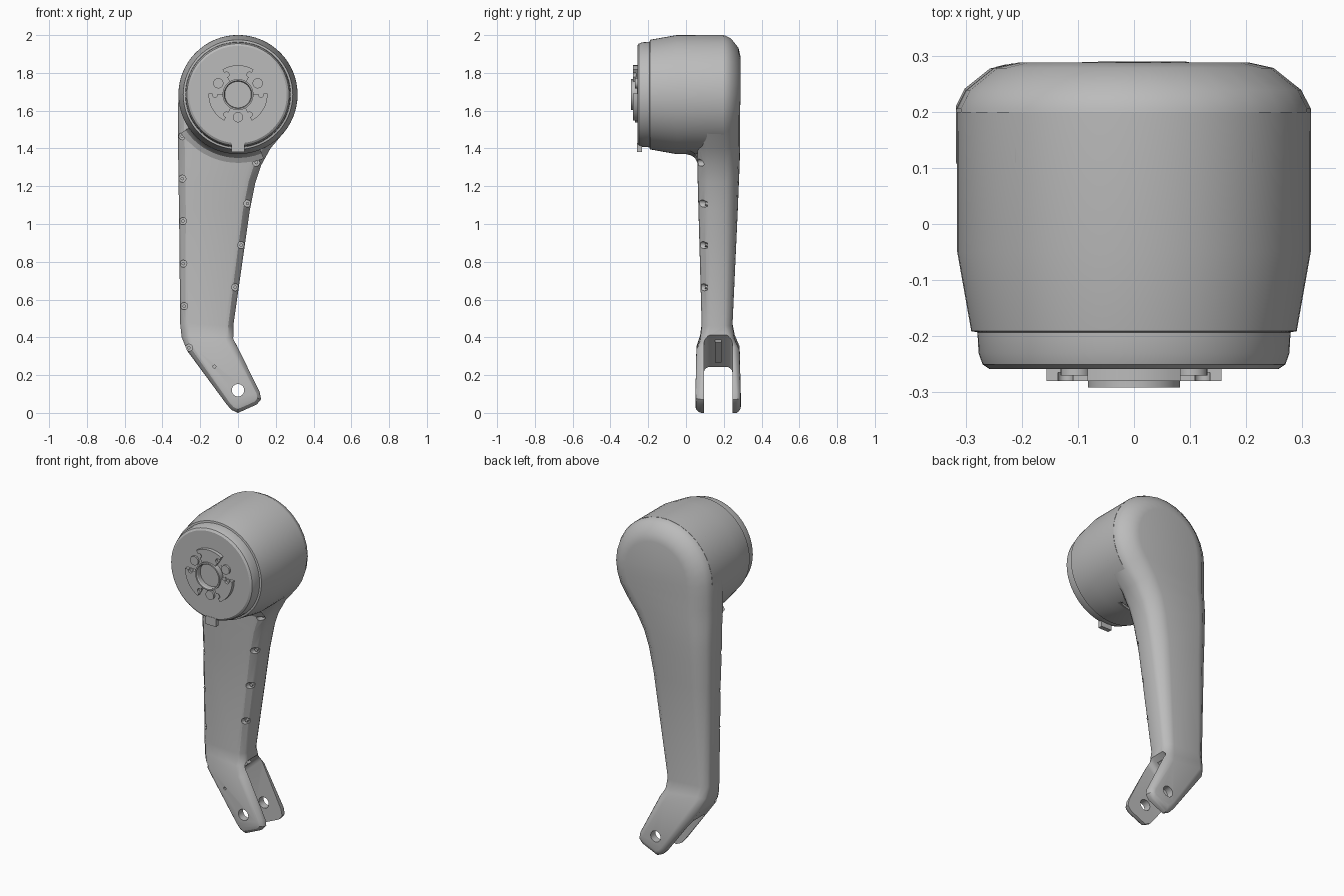
import bpy, bmesh, math
from mathutils import Matrix, Vector

if "Cube" in bpy.data.objects:
    bpy.data.objects.remove(bpy.data.objects["Cube"])

R, CZ = 0.315, 1.685          # drum radius and axis height
grey = bpy.data.materials.new("light_grey")
grey.use_nodes = True
grey.diffuse_color = (0.5, 0.5, 0.5, 1)
grey.node_tree.nodes["Principled BSDF"].inputs["Base Color"].default_value = (0.5, 0.5, 0.5, 1)


def finish(bm, name, angle=30):
    bmesh.ops.recalc_face_normals(bm, faces=bm.faces)
    mesh = bpy.data.meshes.new(name)
    bm.to_mesh(mesh)
    bm.free()
    mesh.materials.append(grey)
    ob = bpy.data.objects.new(name, mesh)
    bpy.context.collection.objects.link(ob)
    smooth(ob, angle)
    return ob


def smooth(ob, angle=30):
    bpy.ops.object.select_all(action="DESELECT")
    ob.select_set(True)
    bpy.context.view_layer.objects.active = ob
    bpy.ops.object.shade_smooth_by_angle(angle=math.radians(angle))


def rod(bm, x, z, r, y0, y1, seg=20):
    m = Matrix.Translation((x, (y0 + y1) / 2, z)) @ Matrix.Rotation(math.pi / 2, 4, "X")
    bmesh.ops.create_cone(bm, cap_ends=True, segments=seg, radius1=r, radius2=r,
                          depth=y1 - y0, matrix=m)


def box(bm, centre, size, turn=0):
    m = Matrix.Translation(centre) @ Matrix.Rotation(turn, 4, "Y") @ Matrix.Diagonal((*size, 1))
    return bmesh.ops.create_cube(bm, size=1, matrix=m)["verts"]


def lathe(profile, name, start=0.0, sweep=2 * math.pi, steps=64):
    """Spin (radius, y) points about the drum axis."""
    bm = bmesh.new()
    c, s = math.cos(start), math.sin(start)
    vs = [bm.verts.new((r * c, y, CZ + r * s)) for r, y in profile]
    es = [bm.edges.new(p) for p in zip(vs, vs[1:])]
    bmesh.ops.spin(bm, geom=vs + es, cent=(0, 0, CZ), axis=(0, -1, 0),
                   angle=sweep, steps=steps)
    bmesh.ops.remove_doubles(bm, verts=bm.verts, dist=0.0002)
    return finish(bm, name)


def cut(ob, cutter):
    cutter.hide_render = True
    mod = ob.modifiers.new("cut", "BOOLEAN")
    mod.operation, mod.solver, mod.object = "DIFFERENCE", "EXACT", cutter
    deps = bpy.context.evaluated_depsgraph_get()
    mesh = bpy.data.meshes.new_from_object(ob.evaluated_get(deps))
    ob.modifiers.clear()
    ob.data = mesh
    bpy.data.objects.remove(cutter)
    smooth(ob)


# Arm stations: left point, right point, front y, back y, front bevel, back bevel
stations = []
for i in range(8):
    a = math.radians(84 - 12 * i)
    x, z = R * math.cos(a), CZ + R * math.sin(a)
    stations.append(((-x, z), (x, z), 0.06, 0.288, 0.05, 0.11))
for i, lz in enumerate((1.62, 1.54, 1.47)):
    a = math.radians(-13 * (i + 1))
    stations.append(((-0.317, lz), (R * math.cos(a), CZ + R * math.sin(a)), 0.06, 0.287, 0.05, 0.11))
stations += [
    ((-0.317, 1.40), (0.172, 1.40), 0.06, 0.286, 0.06, 0.10),
    ((-0.316, 1.31), (0.122, 1.31), 0.06, 0.284, 0.06, 0.095),
    ((-0.315, 1.22), (0.092, 1.22), 0.062, 0.28, 0.06, 0.09),
    ((-0.312, 1.07), (0.062, 1.07), 0.066, 0.274, 0.06, 0.085),
    ((-0.306, 0.47), (-0.025, 0.46), 0.083, 0.246, 0.045, 0.055),
    ((-0.298, 0.40), (-0.022, 0.40), 0.075, 0.258, 0.045, 0.05),
    ((-0.27, 0.33), (-0.003, 0.35), 0.055, 0.284, 0.04, 0.045),
    ((-0.06, 0.045), (0.115, 0.11), 0.05, 0.29, 0.03, 0.03),
    ((-0.035, 0.016), (0.122, 0.072), 0.05, 0.29, 0.03, 0.03),
    ((0.0, 0.0), (0.10, 0.045), 0.05, 0.29, 0.03, 0.03),
]
n = len(stations)
ring = [(Vector(s[0]), s) for s in stations] + [(Vector(s[1]), s) for s in reversed(stations)]


def inward(i):
    p, a, b = ring[i][0], ring[i - 1][0], ring[(i + 1) % len(ring)][0]
    d, e = (p - a).normalized(), (b - p).normalized()
    t = (d + e).normalized()
    return Vector((-t.y, t.x)) / max(t.dot(d), 0.7)


# Bevel steps run from the front cap, round the side, to the back cap
bevel = [(1, 1), (0.6, 0.88), (0.15, 0.4), (0, 0)]
bm = bmesh.new()
layers = []
for side, steps in ((0, bevel), (1, bevel[::-1])):
    for inset, depth in steps:
        row = []
        for i, (p, s) in enumerate(ring):
            q = p + inward(i) * inset * s[4 + side]
            drop = (s[4] if side == 0 else 0.75 * s[5]) * (1 - depth)
            row.append(bm.verts.new((q.x, s[2] + drop if side == 0 else s[3] - drop, q.y)))
        layers.append(row)
for a, b in zip(layers, layers[1:]):
    for i in range(2 * n):
        j = (i + 1) % (2 * n)
        bm.faces.new((a[i], a[j], b[j], b[i]))
for row in (layers[0], layers[-1]):
    for i in range(n - 1):
        bm.faces.new((row[i], row[i + 1], row[-2 - i], row[-1 - i]))
arm = finish(bm, "arm")

# Fork slot across the lower end
floor_a, floor_b = Vector((-0.02, 0.415)), Vector((-0.20, 0.25))
along = (floor_a - floor_b).normalized()
down = Vector((along.y, -along.x))
mid = (floor_a + floor_b) / 2 + down * 0.3
tilt = -math.atan2(along.y, along.x)
bm = bmesh.new()
box(bm, (mid.x, 0.17, mid.y), (0.9, 0.15, 0.6), tilt)
across = Vector((along.x, 0, along.y))
top = [e for e in bm.edges
       if abs((e.verts[0].co - e.verts[1].co).normalized().dot(across)) > 0.9
       and sum((v.co - Vector((mid.x, 0, mid.y))).dot(Vector((down.x, 0, down.y))) for v in e.verts) < 0]
bmesh.ops.bevel(bm, geom=top, offset=0.035, segments=4, profile=0.5, affect="EDGES")
cut(arm, finish(bm, "slot_cutter"))

# Screw recesses along both edges, pivot hole and pin hole
left_edge = [(-0.295, 1.465), (-0.295, 1.24), (-0.292, 1.015), (-0.29, 0.79),
             (-0.285, 0.565), (-0.26, 0.345)]
right_edge = [(0.097, 1.325), (0.05, 1.108), (0.017, 0.888), (-0.015, 0.665)]
bm = bmesh.new()
for x, z in left_edge + right_edge:
    rod(bm, x, z, 0.019, -0.02, 0.115, 16)
rod(bm, 0, 0.12, 0.033, -0.1, 0.4, 32)
rod(bm, -0.125, 0.245, 0.008, -0.1, 0.08, 12)
cut(arm, finish(bm, "hole_cutter"))

# Screw heads sunk in the recesses
bm = bmesh.new()
for x, z in left_edge + right_edge:
    rod(bm, x, z, 0.009, 0.1, 0.118, 12)
finish(bm, "screw_heads")

# Rib inside the fork
bm = bmesh.new()
rib = (floor_a + floor_b) / 2
box(bm, (rib.x, 0.17, rib.y), (0.16, 0.035, 0.03), tilt)
finish(bm, "fork_rib")

# Drum with stepped front rim and central bore
lathe([(0, -0.17), (0.055, -0.17), (0.055, -0.22), (0.07, -0.22), (0.07, -0.285), (0.074, -0.291),
       (0.082, -0.291), (0.082, -0.258), (0.258, -0.258), (0.27, -0.25), (0.277, -0.23),
       (0.279, -0.193), (0.29, -0.191), (R, -0.05), (R + 0.0005, 0.2), (0, 0.2)], "drum")

# Fillet where the drum meets the arm
lathe([(R - 0.01, -0.01), (R, 0.0), (R + 0.006, 0.025), (R + 0.02, 0.047), (R + 0.05, 0.062)],
      "drum_fillet", math.radians(-146), math.radians(78), 24)

# Three hub sectors with screw holes, and bosses between them
bm = bmesh.new()
for k in range(3):
    c = math.radians(90 + 120 * k)
    pts = [(r, c + math.radians(d)) for r, ds in ((0.156, range(-32, 33, 8)), (0.078, range(32, -33, -8)))
           for d in ds]
    loops = [[bm.verts.new((r * math.cos(a), y, CZ + r * math.sin(a))) for r, a in pts]
             for y in (-0.25, -0.28)]
    bm.faces.new(loops[0])
    bm.faces.new(loops[1])
    for i in range(len(pts)):
        bm.faces.new((loops[0][i - 1], loops[0][i], loops[1][i], loops[1][i - 1]))
hub = finish(bm, "hub_sectors")
bm = bmesh.new()
for k in range(6):
    a = math.radians(60 * k)
    rod(bm, 0.122 * math.cos(a), CZ + 0.122 * math.sin(a), 0.014, -0.3, -0.265, 16)
cut(hub, finish(bm, "hub_hole_cutter"))
bm = bmesh.new()
for k in range(3):
    a = math.radians(30 + 120 * k)
    rod(bm, 0.12 * math.cos(a), CZ + 0.12 * math.sin(a), 0.027, -0.25, -0.27, 24)
rod(bm, 0, CZ, 0.1, -0.2585, -0.25, 40)
finish(bm, "hub_bosses")

# Locating tab under the front rim
bm = bmesh.new()
box(bm, (0, -0.247, 1.405), (0.07, 0.026, 0.05))
finish(bm, "locating_tab")
